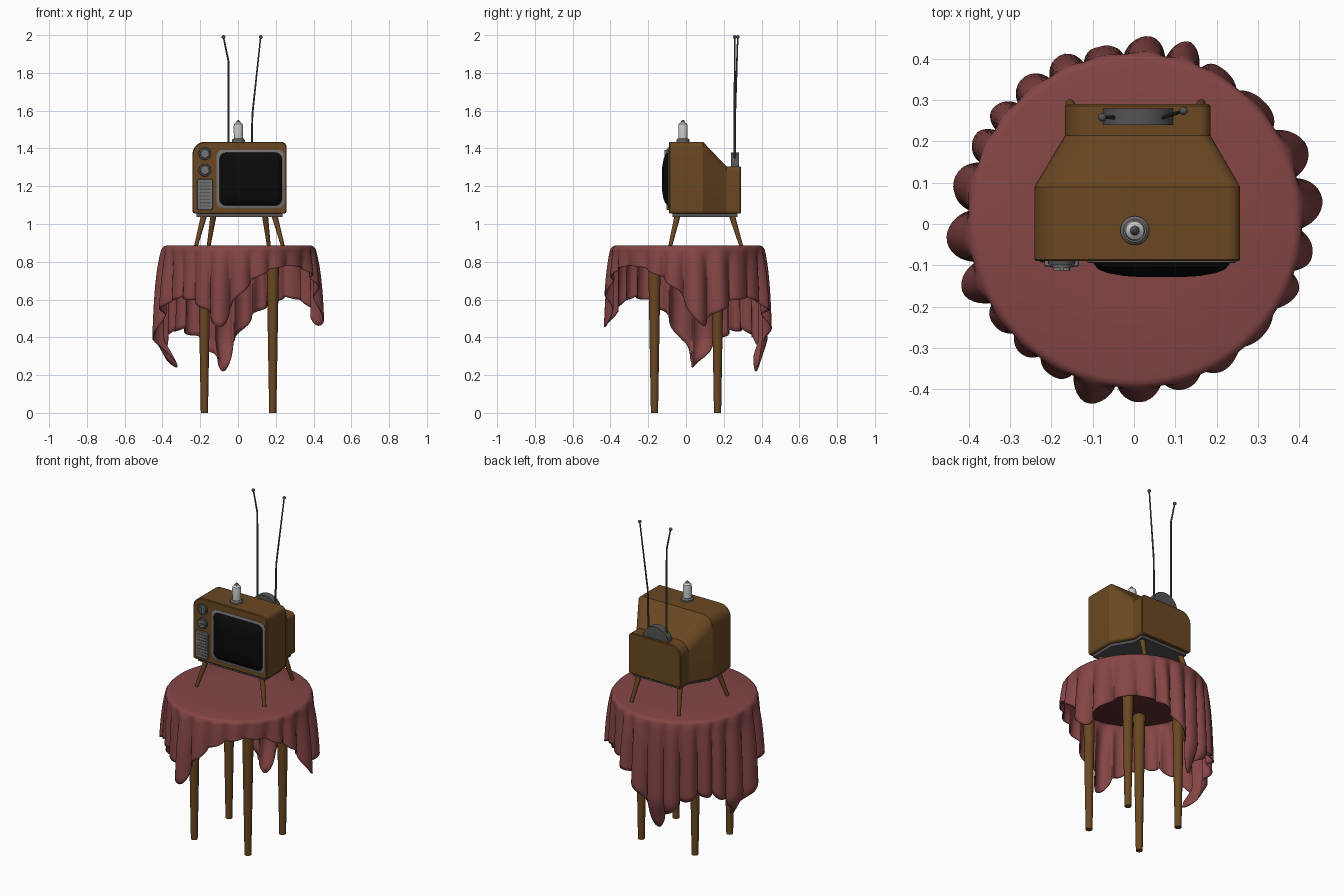
import bpy, bmesh
from math import sin, cos, pi, tau, radians, degrees, exp
from mathutils import Vector

cube = bpy.data.objects.get("Cube")
if cube:
    bpy.data.objects.remove(cube, do_unlink=True)


def material(name, r, g, b):
    m = bpy.data.materials.new(name)
    m.use_nodes = True
    m.diffuse_color = (r, g, b, 1)
    shader = next(n for n in m.node_tree.nodes if n.type == 'BSDF_PRINCIPLED')
    shader.inputs["Base Color"].default_value = (r, g, b, 1)
    shader.inputs["Roughness"].default_value = 0.6
    return m


WOOD = material("brown wood", 0.145, 0.064, 0.016)
CLOTH = material("dusty red cloth", 0.235, 0.06, 0.06)
UNDER = material("dark red underside", 0.12, 0.03, 0.032)
BLACK = material("black glass", 0.003, 0.003, 0.003)
DARK = material("dark grey metal", 0.088, 0.088, 0.088)
GREY = material("mid grey metal", 0.17, 0.172, 0.172)
PALE = material("pale grey", 0.6, 0.6, 0.6)


def finish(obj, name, mat, angle=35):
    obj.name = obj.data.name = name
    obj.data.materials.clear()
    obj.data.materials.append(mat)
    bpy.ops.object.select_all(action='DESELECT')
    obj.select_set(True)
    bpy.context.view_layer.objects.active = obj
    bpy.ops.object.shade_smooth_by_angle(angle=radians(angle))
    return obj


def loft(name, rings, mat, cap_start=True, cap_end=True, angle=35):
    """Skin a list of closed rings that share a vertex count."""
    bm = bmesh.new()
    rows = [[bm.verts.new(p) for p in ring] for ring in rings]
    n = len(rows[0])
    for a, b in zip(rows, rows[1:]):
        for i in range(n):
            j = (i + 1) % n
            bm.faces.new((a[i], a[j], b[j], b[i]))
    if cap_start:
        bm.faces.new(rows[0][::-1])
    if cap_end:
        bm.faces.new(rows[-1])
    bmesh.ops.recalc_face_normals(bm, faces=bm.faces)
    mesh = bpy.data.meshes.new(name)
    bm.to_mesh(mesh)
    bm.free()
    obj = bpy.data.objects.new(name, mesh)
    bpy.context.collection.objects.link(obj)
    return finish(obj, name, mat, angle)


def rounded(y, x0, x1, z0, z1, radii, inset=0.0, steps=6):
    """Rounded rectangle facing the front; radii: top +x, top -x, bottom -x, bottom +x."""
    x0, x1, z0, z1 = x0 + inset, x1 - inset, z0 + inset, z1 - inset
    corners = [(x1, z1, -1, -1), (x0, z1, 1, -1), (x0, z0, 1, 1), (x1, z0, -1, 1)]
    pts = []
    for k, ((cx, cz, sx, sz), r) in enumerate(zip(corners, radii)):
        for s in range(steps + 1):
            a = (k + s / steps) * pi / 2
            pts.append((cx + sx * r + r * cos(a), y, cz + sz * r + r * sin(a)))
    return pts


def rod(name, a, b, ra, rb, mat, sides=16):
    """Tapered cylinder from a to b."""
    a, b = Vector(a), Vector(b)
    d = b - a
    bpy.ops.mesh.primitive_cone_add(vertices=sides, radius1=ra, radius2=rb,
                                    depth=d.length, location=(a + b) / 2,
                                    rotation=d.to_track_quat('Z', 'Y').to_euler())
    return finish(bpy.context.object, name, mat)


def box(name, centre, size, mat):
    bpy.ops.mesh.primitive_cube_add(size=1, location=centre)
    bpy.context.object.scale = size
    return finish(bpy.context.object, name, mat)


def lathe(name, x, y, profile, mat, sides=24):
    rings = [[(x + r * cos(tau * i / sides), y + r * sin(tau * i / sides), z)
              for i in range(sides)] for r, z in profile]
    return loft(name, rings, mat)


# Tablecloth: square cloth, laid off centre, hanging from a round edge
TOP, RIM, HALF = 0.885, 0.405, 0.68
OFF = Vector((-0.12, 0.12))
CX, CY, N = 0.003, 0.008, 400
NORMALS = [Vector((cos(a), sin(a))) for a in (pi / 4, 3 * pi / 4, 5 * pi / 4, 7 * pi / 4)]
# Fold crests: direction in degrees, reach in centimetres
FOLDS = [(6, 45), (24, 45), (43, 42), (61, 42), (73, 45), (86, 44), (102, 42), (114, 43),
         (128, 43), (142, 43), (152, 43), (167, 44), (186, 45), (203, 45), (217, 42),
         (229, 42), (241, 42), (255, 45), (272, 44), (287, 43), (301, 43), (318, 42),
         (336, 44), (348, 44), (366, 45)]


def hang(a):
    """Cloth length below the rim, with softly rounded corners."""
    u = Vector((cos(a), sin(a)))
    near = [(HALF + n.dot(OFF)) / n.dot(u) for n in NORMALS if n.dot(u) > 0.01]
    return sum(d ** -24 for d in near) ** (-1 / 24) - RIM


def fold(a):
    """Phase between neighbouring crests, crest reach and spacing."""
    d = (degrees(a) - FOLDS[0][0]) % 360 + FOLDS[0][0]
    for (d0, r0), (d1, r1) in zip(FOLDS, FOLDS[1:]):
        if d <= d1:
            f = (d - d0) / (d1 - d0)
            return tau * f, (r0 + (r1 - r0) * f) / 100, radians(d1 - d0)


def cloth_ring(t):
    ring = []
    for i in range(N):
        a = tau * i / N
        phase, reach, gap = fold(a)
        crest = 0.5 + 0.5 * cos(phase)
        full = hang(a - 0.09 * sin(a) - 0.01)
        drop = 0.02 + t * (full - 0.02) * (0.98 + 0.04 * crest)
        grow = 1 - exp(-drop / 0.15)
        r = RIM + 0.02 * drop + grow * ((reach - 0.392) * crest - 0.012)
        r -= max(0, drop - 0.5) * 0.3 * (1 - cos(a))
        a += 0.14 * gap * grow * sin(phase)
        ring.append((CX + r * cos(a), CY + r * sin(a), TOP - drop))
    return ring


def flat_ring(r, z):
    return [(CX + r * cos(tau * i / N), CY + r * sin(tau * i / N), z) for i in range(N)]


rings = [flat_ring(r, z) for r, z in ((0.2, TOP), (0.385, TOP), (0.395, TOP - 0.003),
                                      (0.402, TOP - 0.01))]
rings += [cloth_ring(k / 16) for k in range(17)]
cloth = loft("tablecloth", rings, CLOTH, cap_end=False, angle=60)
solid = cloth.modifiers.new("thickness", 'SOLIDIFY')
solid.thickness = 0.007
solid.offset = -1

# Table top and its four tapered legs
lathe("table_top", CX, CY, [(0.365, 0.858), (0.372, 0.862), (0.372, 0.877)], UNDER, 64)
for sx in (-1, 1):
    for sy in (-1, 1):
        x, y = 0.003 + 0.181 * sx, 0.167 * sy
        rod("table_leg", (x, y, 0), (x, y, 0.86), 0.019, 0.034, WOOD, 20)

# Television cabinet: deep front box, tapering to a lower, narrower back
FRONT = (-0.241, 0.257, 1.055, 1.435)
BACK = (-0.167, 0.185, 1.055, 1.305)
R = (0.028, 0.065, 0.014, 0.014)
loft("television_cabinet", [rounded(-0.09, *FRONT, R, 0.004),
                            rounded(-0.086, *FRONT, R),
                            rounded(0.09, *FRONT, R),
                            rounded(0.214, *BACK, R),
                            rounded(0.286, *BACK, R),
                            rounded(0.29, *BACK, R, 0.004)], WOOD, angle=25)

# Base plate following the cabinet outline
outline = [(-0.22, -0.072), (0.235, -0.072), (0.235, 0.085), (0.168, 0.2),
           (0.168, 0.272), (-0.148, 0.272), (-0.148, 0.2), (-0.22, 0.085)]
loft("base_plate", [[(x, y, z) for x, y in outline] for z in (1.038, 1.058)], DARK)

# Splayed television legs
for top, foot in (((-0.18, -0.045), (-0.222, -0.083)), ((0.193, -0.045), (0.237, -0.083)),
                  ((-0.13, 0.243), (-0.155, 0.292)), ((0.143, 0.243), (0.163, 0.292))):
    rod("television_leg", (*foot, TOP), (*top, 1.045), 0.01, 0.016, WOOD)

# Nearly flush screen surround and bulging glass
FRAME = (-0.113, 0.247, 1.083, 1.393)
RF = (0.035,) * 4
loft("screen_surround", [rounded(-0.087, *FRAME, RF),
                         rounded(-0.092, *FRAME, RF),
                         rounded(-0.094, *FRAME, RF, 0.003)], GREY)
loft("screen_glass", [rounded(y, *FRAME, (r,) * 4, inset) for y, inset, r in
                      ((-0.09, 0.014, 0.034), (-0.097, 0.016, 0.034),
                       (-0.11, 0.027, 0.034), (-0.119, 0.05, 0.03),
                       (-0.126, 0.09, 0.025), (-0.128, 0.125, 0.015))], BLACK, angle=60)

# Tuning knobs with grip bars
for z, tilt in ((1.372, 0.0), (1.285, 1.2)):
    rod("knob_ring", (-0.175, -0.088, z), (-0.175, -0.098, z), 0.034, 0.032, DARK, 24)
    rod("knob", (-0.175, -0.096, z), (-0.175, -0.106, z), 0.025, 0.022, GREY, 24)
    grip = box("knob_grip", (-0.175, -0.108, z), (0.008, 0.01, 0.04), GREY)
    grip.rotation_euler.y = tilt

# Speaker panel with slots
PANEL = (-0.217, -0.133, 1.075, 1.238)
loft("speaker_panel", [rounded(-0.087, *PANEL, (0.01,) * 4),
                       rounded(-0.1, *PANEL, (0.01,) * 4),
                       rounded(-0.103, *PANEL, (0.008,) * 4, 0.003)], GREY)
for k in range(8):
    box("speaker_slot", (-0.175, -0.103, 1.095 + 0.0178 * k), (0.06, 0.003, 0.006), DARK)

# Ornament on the cabinet top
OX, OY = 0.002, -0.016
lathe("ornament_base", OX, OY, [(0.035, 1.433), (0.035, 1.444), (0.028, 1.452)], GREY)
lathe("ornament_body", OX, OY, [(0.024, 1.45), (0.025, 1.515), (0.022, 1.53),
                                (0.012, 1.538)], PALE)
lathe("ornament_tip", OX, OY, [(0.012, 1.536), (0.01, 1.543), (0.003, 1.551)], DARK)

# Half-round aerial base on the back ledge
arc = [(0.01 + 0.085 * cos(pi * k / 20), 1.3 + 0.078 * sin(pi * k / 20)) for k in range(21)]
loft("aerial_base", [[(x, y, z) for x, z in arc] for y in (0.239, 0.28)], DARK)

# Bent aerial rods with ball tips
for path in (((-0.05, 0.258, 1.33), (-0.05, 0.258, 1.86), (-0.077, 0.258, 1.99)),
             ((0.072, 0.258, 1.33), (0.076, 0.26, 1.58), (0.12, 0.274, 1.99))):
    rod("aerial_lower", path[0], path[1], 0.006, 0.005, DARK, 10)
    rod("aerial_upper", path[1], path[2], 0.005, 0.004, DARK, 10)
    bpy.ops.mesh.primitive_uv_sphere_add(segments=12, ring_count=8, radius=0.01,
                                         location=path[2])
    finish(bpy.context.object, "aerial_tip", DARK, 60)
